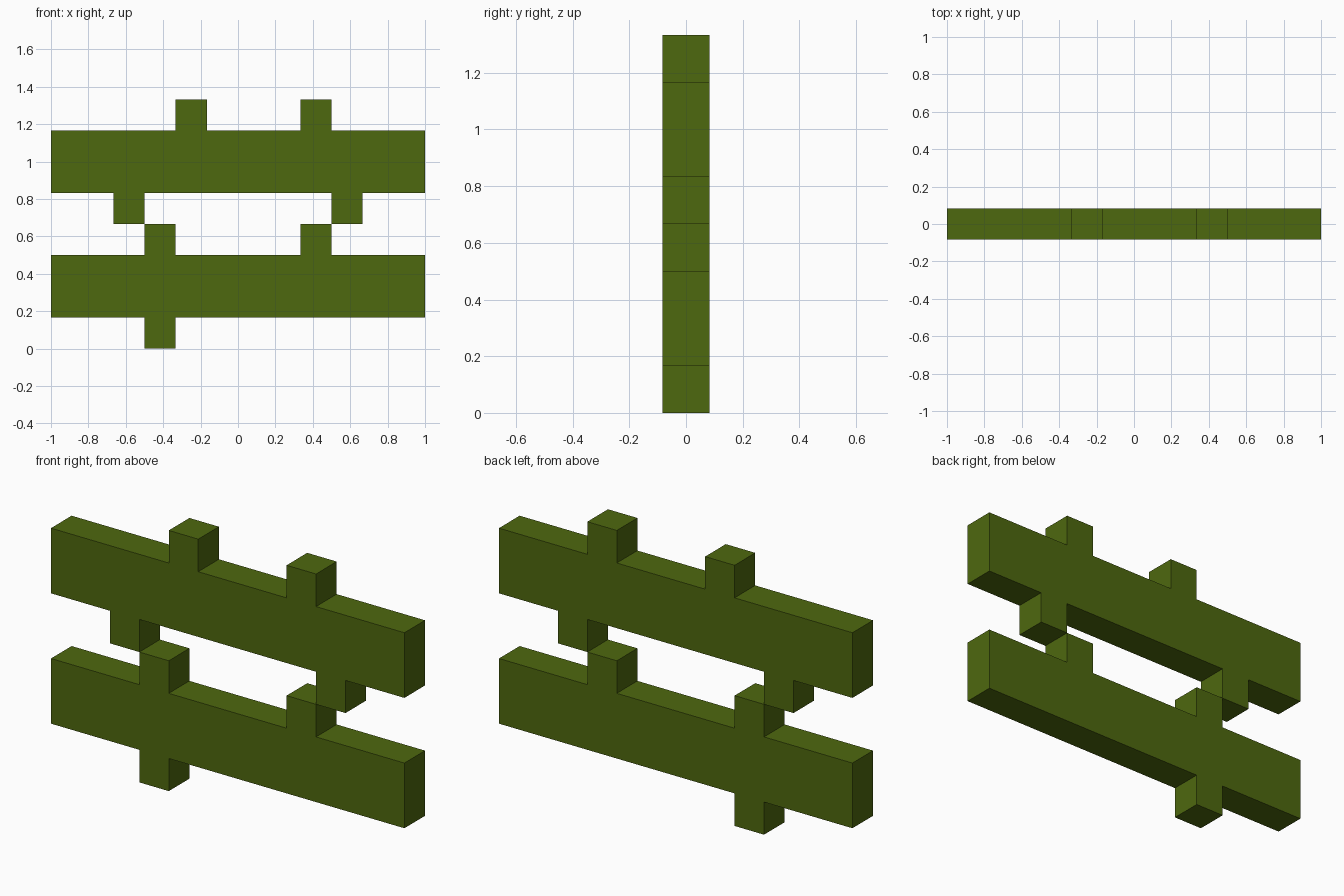
import bpy, bmesh

if "Cube" in bpy.data.objects:
    bpy.data.objects.remove(bpy.data.objects["Cube"])

U = 1 / 6           # the whole model sits on a grid of sixths
HALF_DEPTH = U / 2

green = bpy.data.materials.new("olive_green")
green.diffuse_color = (0.076, 0.138, 0.0045, 1)
green.use_nodes = True
green.node_tree.nodes["Principled BSDF"].inputs["Base Color"].default_value = green.diffuse_color


def rail(name, z0, z1, bottom_tabs, top_tabs):
    """Notched rail: outline in grid units, extruded along y.
    Tabs are one unit square, given by their left x."""
    outline = [(-6, z0)]
    for x in sorted(bottom_tabs):
        outline += [(x, z0), (x, z0 - 1), (x + 1, z0 - 1), (x + 1, z0)]
    outline += [(6, z0), (6, z1)]
    for x in sorted(top_tabs, reverse=True):
        outline += [(x + 1, z1), (x + 1, z1 + 1), (x, z1 + 1), (x, z1)]
    outline.append((-6, z1))

    bm = bmesh.new()
    front = bm.faces.new([bm.verts.new((x * U, -HALF_DEPTH, z * U)) for x, z in outline])
    ext = bmesh.ops.extrude_face_region(bm, geom=[front], use_keep_orig=True)
    moved = [g for g in ext["geom"] if isinstance(g, bmesh.types.BMVert)]
    bmesh.ops.translate(bm, verts=moved, vec=(0, 2 * HALF_DEPTH, 0))
    bmesh.ops.recalc_face_normals(bm, faces=bm.faces)
    mesh = bpy.data.meshes.new(name)
    bm.to_mesh(mesh)
    bm.free()
    mesh.materials.append(green)
    bpy.context.collection.objects.link(bpy.data.objects.new(name, mesh))


# Lower rail stands on a single tab, upper rail rests corner to corner on it
rail("lower_rail", 1, 3, bottom_tabs=[-3], top_tabs=[-3, 2])
rail("upper_rail", 5, 7, bottom_tabs=[-4, 3], top_tabs=[-2, 2])
